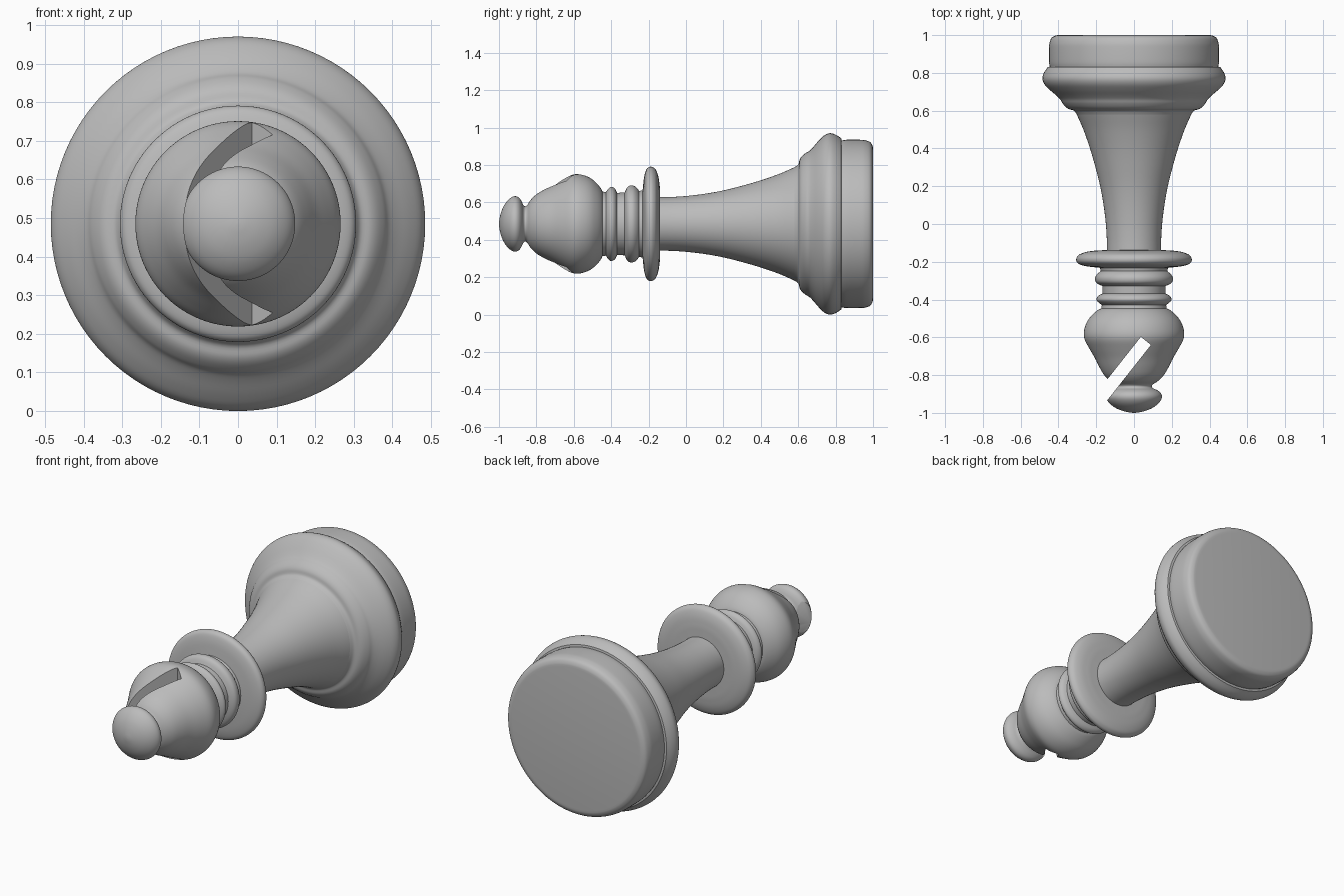
import bpy, bmesh, math
from mathutils import Vector

if "Cube" in bpy.data.objects:
    bpy.data.objects.remove(bpy.data.objects["Cube"])

AXIS_Z = 0.485   # height of the lying piece's axis
SIDES = 96

ivory = bpy.data.materials.new("plain grey")
ivory.diffuse_color = (0.5, 0.5, 0.5, 1)
ivory.use_nodes = True
ivory.node_tree.nodes["Principled BSDF"].inputs["Base Color"].default_value = ivory.diffuse_color


def smooth_run(pts, steps=4):
    """Catmull-Rom curve through (y, radius) points."""
    p = [Vector(q) for q in pts]
    p = [2 * p[0] - p[1]] + p + [2 * p[-1] - p[-2]]
    out = []
    for a, b, c, d in zip(p, p[1:], p[2:], p[3:]):
        for k in range(steps):
            t = k / steps
            out.append(0.5 * (2 * b + (c - a) * t + (2 * a - 5 * b + 4 * c - d) * t * t
                              + (3 * b - a - 3 * c + d) * t ** 3))
    return out + [p[-2]]


def lathe(name, runs, cap_back=False):
    """Turn smooth runs, back to front, around the y axis; runs meet at creases."""
    profile = []
    for run in runs:
        for q in smooth_run(run):
            if not profile or (q - profile[-1]).length > 1e-4:
                profile.append(q)
    bm = bmesh.new()
    prev = None
    for y, r in profile:
        if r < 1e-4:
            ring = [bm.verts.new((0, y, AXIS_Z))] * SIDES
        else:
            ring = [bm.verts.new((r * math.cos(2 * math.pi * i / SIDES), y,
                                  AXIS_Z + r * math.sin(2 * math.pi * i / SIDES)))
                    for i in range(SIDES)]
        if prev is None:
            if cap_back:
                bm.faces.new(ring[::-1])
        else:
            for i in range(SIDES):
                j = (i + 1) % SIDES
                quad = [prev[i], prev[j], ring[j], ring[i]]
                bm.faces.new(quad[:3] if ring[i] is ring[j] else quad)
        prev = ring
    mesh = bpy.data.meshes.new(name)
    bm.to_mesh(mesh)
    bm.free()
    ob = bpy.data.objects.new(name, mesh)
    bpy.context.collection.objects.link(ob)
    mesh.materials.append(ivory)
    return ob


def activate(ob):
    bpy.ops.object.select_all(action='DESELECT')
    ob.select_set(True)
    bpy.context.view_layer.objects.active = ob


# Foot: flat bottom with rounded rim, then the swelling moulding
base = lathe("base", [
    [(1.0, 0.40), (0.997, 0.418), (0.985, 0.437), (0.96, 0.447), (0.93, 0.45),
     (0.86, 0.45), (0.832, 0.446)],
    [(0.832, 0.446), (0.83, 0.458)],
    [(0.83, 0.458), (0.80, 0.477), (0.77, 0.485), (0.74, 0.474), (0.71, 0.446),
     (0.68, 0.411), (0.66, 0.391), (0.64, 0.379), (0.62, 0.362), (0.608, 0.344),
     (0.60, 0.318), (0.58, 0.303)],
], cap_back=True)

# Flaring stem
stem = lathe("stem", [
    [(0.58, 0.303), (0.5, 0.268), (0.4, 0.233), (0.3, 0.204), (0.2, 0.179),
     (0.1, 0.161), (0.0, 0.149), (-0.08, 0.144), (-0.138, 0.143)]])

# Wide thin disc
disc = lathe("collar_disc", [
    [(-0.138, 0.143), (-0.14, 0.20)],
    [(-0.14, 0.20), (-0.147, 0.25), (-0.16, 0.287), (-0.175, 0.302), (-0.188, 0.306),
     (-0.202, 0.302), (-0.214, 0.287), (-0.224, 0.25), (-0.23, 0.20)],
    [(-0.23, 0.20), (-0.232, 0.18)]])

# Two beads below the head
beads = lathe("neck_beads", [
    [(-0.232, 0.18), (-0.25, 0.176)],
    [(-0.25, 0.176), (-0.262, 0.192), (-0.277, 0.203), (-0.292, 0.206),
     (-0.307, 0.202), (-0.318, 0.19), (-0.328, 0.168)],
    [(-0.328, 0.168), (-0.368, 0.166)],
    [(-0.368, 0.166), (-0.378, 0.186), (-0.392, 0.197), (-0.405, 0.197),
     (-0.418, 0.185), (-0.428, 0.17)],
    [(-0.428, 0.17), (-0.447, 0.173)]])

# Head with its knob
head = lathe("head", [
    [(-0.447, 0.173), (-0.455, 0.19), (-0.475, 0.215), (-0.505, 0.241), (-0.54, 0.258),
     (-0.58, 0.266), (-0.615, 0.26), (-0.66, 0.236), (-0.71, 0.207), (-0.76, 0.182),
     (-0.80, 0.158), (-0.83, 0.129), (-0.848, 0.102), (-0.86, 0.094), (-0.87, 0.102),
     (-0.88, 0.123), (-0.893, 0.14), (-0.91, 0.148), (-0.93, 0.144), (-0.953, 0.126),
     (-0.975, 0.095), (-0.99, 0.058), (-0.998, 0.022), (-1.0, 0.0)],
], cap_back=True)

# Slanted slot cut right through the head
angle = math.atan2(0.785, 0.62)
length = 0.7
bpy.ops.mesh.primitive_cube_add(
    size=1, location=(0.063 - math.cos(angle) * length / 2,
                      -0.619 - math.sin(angle) * length / 2, AXIS_Z),
    rotation=(0, 0, angle))
cutter = bpy.context.object
cutter.name = "slot_cutter"
cutter.scale = (length, 0.068, 1.5)
cutter.hide_render = True
cutter.data.materials.append(ivory)
activate(head)
slot = head.modifiers.new("slot", 'BOOLEAN')
slot.operation = 'DIFFERENCE'
slot.solver = 'EXACT'
slot.object = cutter
bpy.context.view_layer.update()
bpy.ops.object.modifier_apply(modifier="slot")
bpy.data.objects.remove(cutter)

for part in (base, stem, disc, beads, head):
    activate(part)
    bpy.ops.object.shade_smooth_by_angle(angle=math.radians(35))
